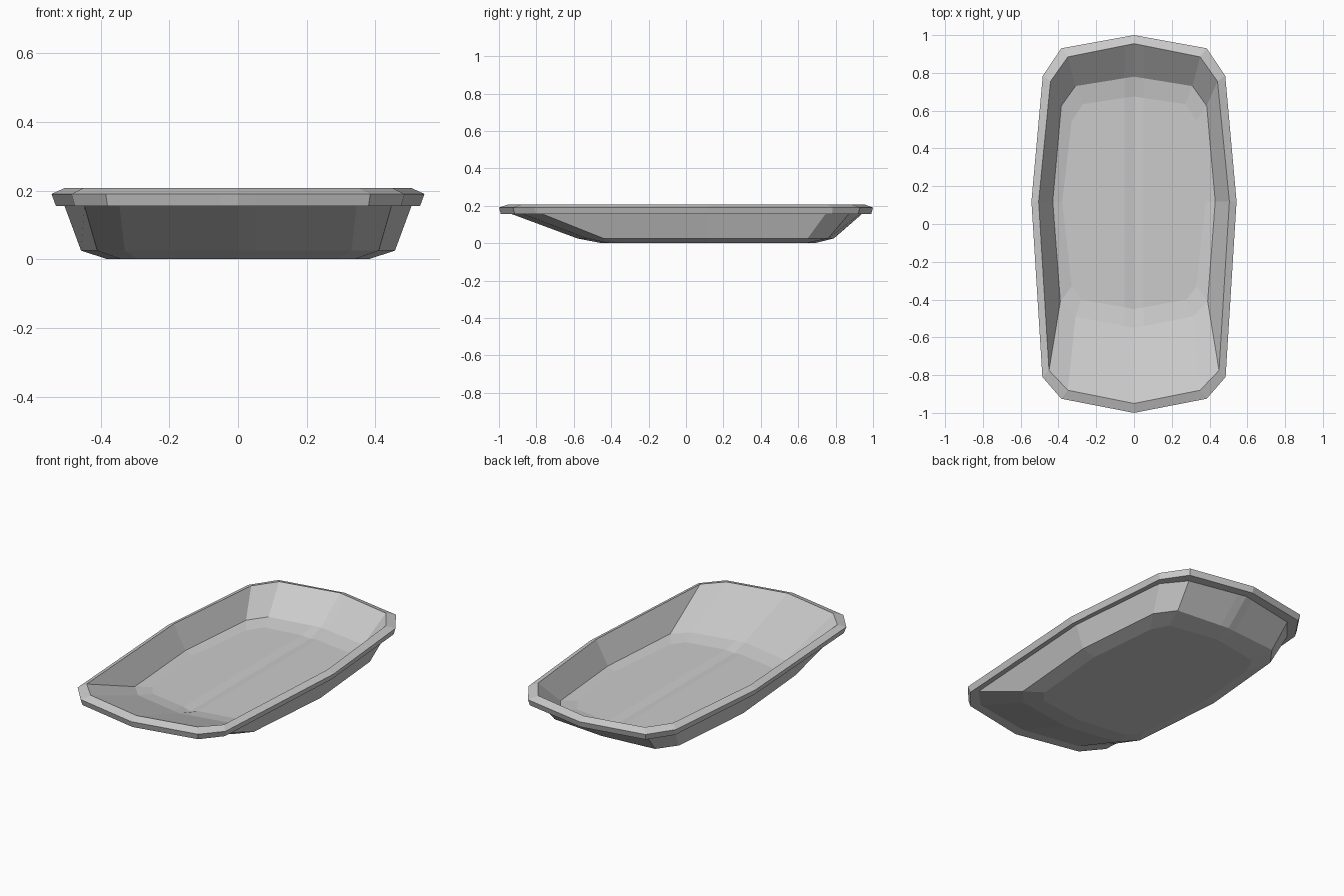
import bpy, bmesh

if "Cube" in bpy.data.objects:
    bpy.data.objects.remove(bpy.data.objects["Cube"])

# Half outlines (front centre -> right side -> back centre), from hull bottom up, over the rim, down to floor
PROFILE = [
    (0.000, [(0, -.45), (.29, -.41), (.34, -.34), (.38, .12), (.34, .54), (.29, .64), (0, .69)]),      # underside
    (0.025, [(0, -.58), (.33, -.53), (.41, -.44), (.457, .12), (.41, .65), (.33, .76), (0, .79)]),     # hull bevel
    (0.155, [(0, -.93), (.345, -.87), (.447, -.765), (.505, .12), (.447, .745), (.345, .87), (0, .94)]), # hull top
    (0.155, [(0, -.99), (.38, -.915), (.475, -.80), (.53, .12), (.475, .78), (.38, .92), (0, .99)]),   # rim underside
    (0.190, [(0, -1.0), (.385, -.925), (.485, -.81), (.543, .12), (.483, .785), (.385, .93), (0, 1.0)]), # rim edge
    (0.207, [(0, -.95), (.35, -.88), (.45, -.775), (.505, .12), (.442, .755), (.35, .885), (0, .955)]), # rim inner
    (0.068, [(0, -.55), (.31, -.49), (.39, -.41), (.43, .12), (.385, .625), (.31, .73), (0, .78)]),    # inner bevel
    (0.052, [(0, -.45), (.28, -.40), (.33, -.33), (.38, .12), (.33, .545), (.27, .635), (0, .675)]),   # floor
]
GROOVE_HALF, GROOVE_DEPTH = 0.05, 0.010


def full_ring(half):
    """Add groove points beside the centre line, then mirror to a closed loop."""
    def beside(centre, nxt):
        t = GROOVE_HALF / nxt[0]
        return (GROOVE_HALF, centre[1] + (nxt[1] - centre[1]) * t)
    pts = [half[0], beside(half[0], half[1]), *half[1:-1], beside(half[-1], half[-2]), half[-1]]
    return pts + [(-x, y) for x, y in reversed(pts[1:-1])]


bm = bmesh.new()
rings = [[bm.verts.new((x, y, z)) for x, y in full_ring(half)] for z, half in PROFILE]
n = len(rings[0])

# Walls, rim and bevels
for low, high in zip(rings, rings[1:]):
    for i in range(n):
        j = (i + 1) % n
        bm.faces.new((low[i], low[j], high[j], high[i]))

# Underside, and floor with a shallow centre groove
bm.faces.new(list(reversed(rings[0])))
floor = rings[-1]
back = n // 2
for v in (floor[0], floor[back]):
    v.co.z -= GROOVE_DEPTH
bm.faces.new(floor[1:back])
bm.faces.new(floor[back + 1:])
bm.faces.new((floor[0], floor[1], floor[back - 1], floor[back]))
bm.faces.new((floor[n - 1], floor[0], floor[back], floor[back + 1]))

bmesh.ops.recalc_face_normals(bm, faces=bm.faces)
mesh = bpy.data.meshes.new("shallow_tray")
bm.to_mesh(mesh)
bm.free()
tray = bpy.data.objects.new("shallow_tray", mesh)
bpy.context.collection.objects.link(tray)
